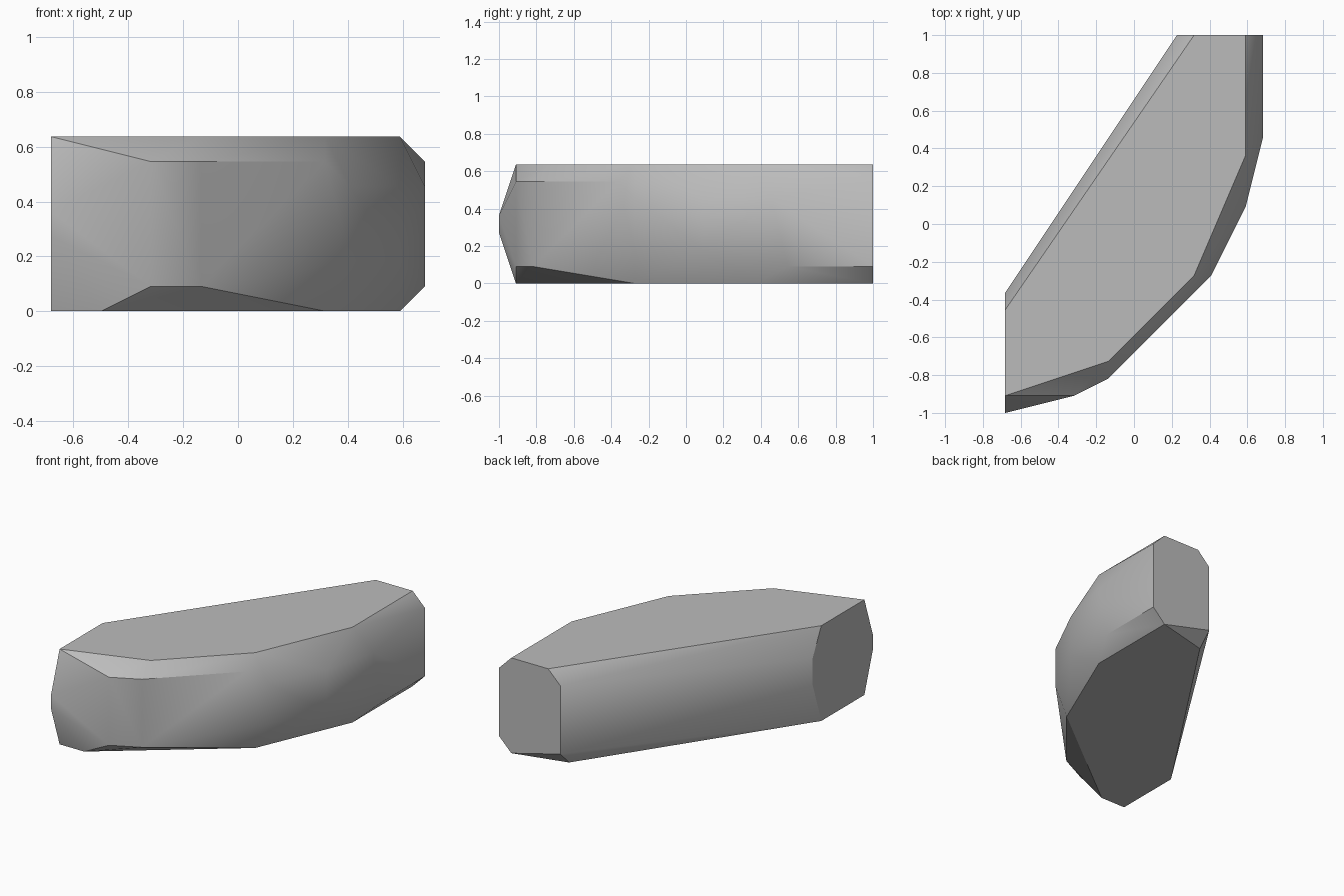
import bpy
import bmesh
from math import radians
from mathutils import Vector

cube = bpy.data.objects.get("Cube")
if cube:
    bpy.data.objects.remove(cube, do_unlink=True)

UNIT = 1 / 11                       # carving grid step
CENTRE = Vector((7.5, 11, 0))       # middle of the grid footprint

# Corners of the carved block, as (x, y) grid steps per height step
LAYERS = {
    0: [(0, 6), (0, 1), (2, 1), (11, 8), (14, 15), (14, 22), (10, 21)],
    1: [(10, 22), (15, 22), (15, 17), (4, 1), (6, 2)],
    2: [(14, 12), (12, 8)],
    3: [(0, 0), (0, 7)],
    4: [(0, 0)],
    5: [(0, 7), (15, 16), (14, 12), (12, 8)],
    6: [(10, 22), (15, 22), (4, 1), (6, 2), (11, 7)],
    7: [(0, 6), (0, 1), (6, 3), (11, 8), (14, 15), (14, 22), (11, 22)],
}


def make_material(name, colour):
    material = bpy.data.materials.new(name)
    material.use_nodes = True
    material.diffuse_color = colour
    material.node_tree.nodes["Principled BSDF"].inputs["Base Color"].default_value = colour
    return material


def make_hull(name, layers, material):
    """Wrap a convex skin around the layered corners."""
    bm = bmesh.new()
    for height, corners in layers.items():
        for x, y in corners:
            bm.verts.new((Vector((x, y, height)) - CENTRE) * UNIT)
    hull = bmesh.ops.convex_hull(bm, input=bm.verts)
    loose = [v for v in hull["geom_interior"] if isinstance(v, bmesh.types.BMVert)]
    bmesh.ops.delete(bm, geom=loose, context="VERTS")
    # Merge coplanar triangles into clean flat faces
    bmesh.ops.dissolve_limit(bm, angle_limit=radians(1), verts=bm.verts, edges=bm.edges)
    bmesh.ops.recalc_face_normals(bm, faces=bm.faces)
    mesh = bpy.data.meshes.new(name)
    bm.to_mesh(mesh)
    bm.free()
    mesh.materials.append(material)
    obj = bpy.data.objects.new(name, mesh)
    bpy.context.collection.objects.link(obj)
    return obj


# Single grey stone with softly shaded sides and crisp rims
grey = make_material("stone_grey", (0.5, 0.5, 0.5, 1))
stone = make_hull("stone_block", LAYERS, grey)
bpy.ops.object.select_all(action="DESELECT")
stone.select_set(True)
bpy.context.view_layer.objects.active = stone
bpy.ops.object.shade_smooth_by_angle(angle=radians(30))
